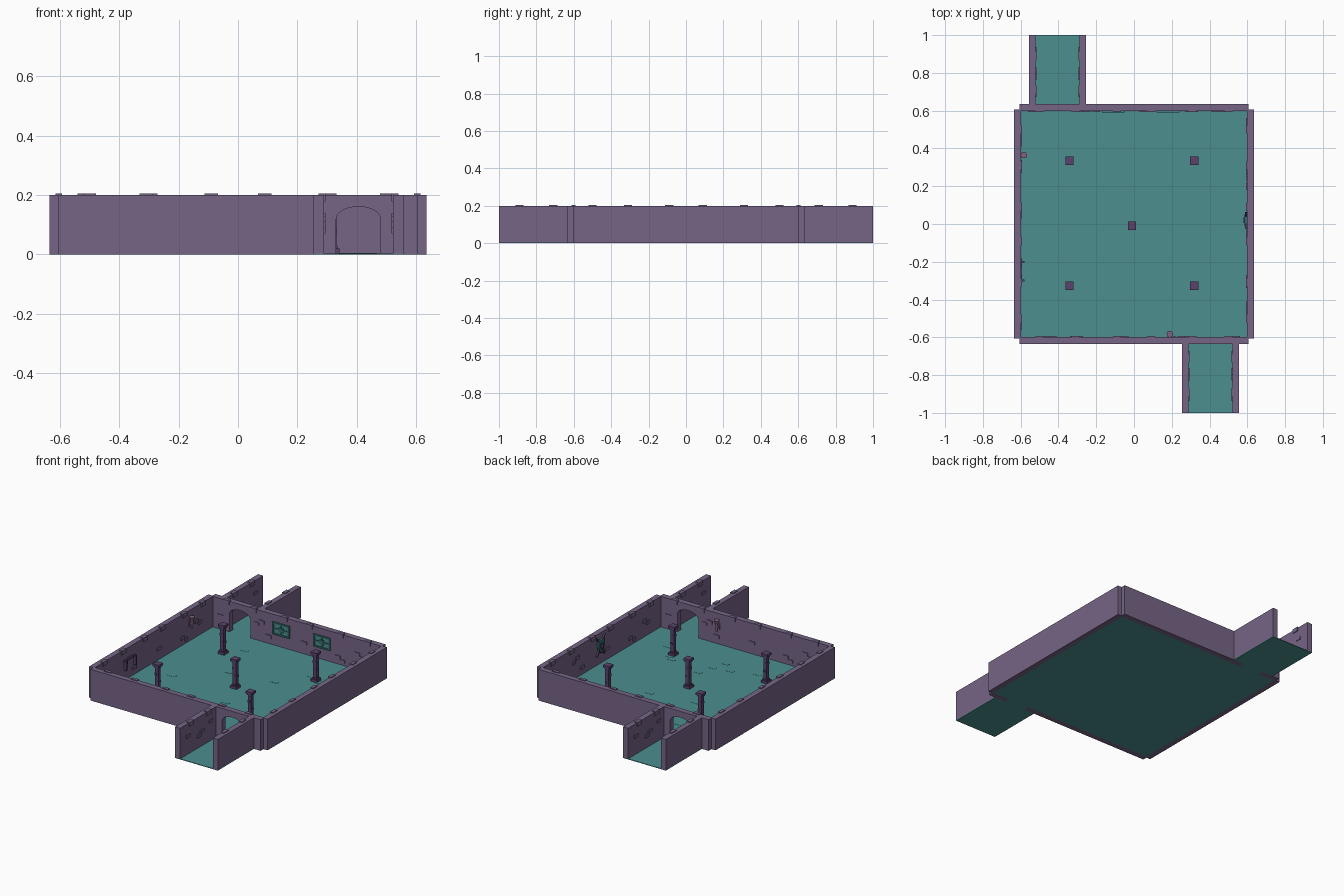
import bpy, bmesh, math, random
from mathutils import Matrix, Vector

if "Cube" in bpy.data.objects:
    bpy.data.objects.remove(bpy.data.objects["Cube"])

random.seed(4)


def material(name, rgb):
    m = bpy.data.materials.new(name)
    m.diffuse_color = (*rgb, 1)
    m.use_nodes = True
    m.node_tree.nodes["Principled BSDF"].inputs["Base Color"].default_value = m.diffuse_color
    return m


STONE = material("purple stone", (0.18, 0.13, 0.24))
DARK = material("dark purple stone", (0.10, 0.055, 0.15))
TEAL = material("teal floor", (0.072, 0.275, 0.275))
DEEP = material("deep teal", (0.035, 0.15, 0.15))
ROSE = material("dusty rose", (0.22, 0.12, 0.22))


def finish(bm, name, mat, turn=0):
    """Turn the part in quarter turns about z and link it."""
    bm.transform(Matrix.Rotation(turn * math.pi / 2, 4, 'Z'))
    bmesh.ops.recalc_face_normals(bm, faces=bm.faces)
    me = bpy.data.meshes.new(name)
    bm.to_mesh(me)
    bm.free()
    me.materials.append(mat)
    ob = bpy.data.objects.new(name, me)
    bpy.context.collection.objects.link(ob)
    return ob


def add_box(bm, x0, x1, y0, y1, z0, z1):
    m = Matrix.Translation(((x0 + x1) / 2, (y0 + y1) / 2, (z0 + z1) / 2)) @ \
        Matrix.Diagonal((x1 - x0, y1 - y0, z1 - z0, 1))
    bmesh.ops.create_cube(bm, size=1, matrix=m)


def boxes(name, mat, items, turn=0):
    bm = bmesh.new()
    for b in items:
        add_box(bm, *b)
    return finish(bm, name, mat, turn)


def prism(name, mat, outline, y0, y1, turn=0):
    """Extrude an x-z outline from y0 to y1."""
    bm = bmesh.new()
    f = bm.faces.new([bm.verts.new((x, y0, z)) for x, z in outline])
    r = bmesh.ops.extrude_face_region(bm, geom=[f])
    verts = [v for v in r['geom'] if isinstance(v, bmesh.types.BMVert)]
    bmesh.ops.translate(bm, vec=(0, y1 - y0, 0), verts=verts)
    return finish(bm, name, mat, turn)


IN, OUT, H = 0.598, 0.634, 0.2
ARCH_X, ARCH_R = -0.405, 0.075

# Room floor, with a few barely raised flagstones
boxes("room_floor", TEAL, [(-IN, IN, -IN, IN, 0, 0.004)])
flags = []
for i in range(16):
    x, y = random.uniform(-0.5, 0.5), random.uniform(-0.5, 0.5)
    flags.append((x, x + 0.05, y, y + 0.025, 0.003, 0.005))
boxes("raised_flagstones", TEAL, flags)

# Four walls; two opposite walls have a low arched doorway
arch = [(ARCH_X + ARCH_R * math.cos(a), 0.118 + 0.043 * math.sin(a))
        for a in [math.pi - i * math.pi / 14 for i in range(15)]]
doorway = [(-0.605, 0), (ARCH_X - ARCH_R, 0)] + arch + \
          [(ARCH_X + ARCH_R, 0), (0.605, 0), (0.605, H), (-0.605, H)]
plain = [(-0.605, 0), (0.605, 0), (0.605, H), (-0.605, H)]

for turn, side in enumerate(("back", "left", "front", "right")):
    has_door = turn % 2 == 0
    prism(side + "_wall", STONE, doorway if has_door else plain, IN, OUT, turn)

    # Coping bricks overlapping the top inner edge
    bricks = [(x - 0.022, x + 0.022, IN - 0.006, IN + 0.015, H - 0.022, H + 0.005)
              for x in (-0.5, -0.31, -0.09, 0.09, 0.31, 0.5)]
    # Stepped pairs and single bricks standing proud of the inner face
    for x, z in ((0.43, 0.105), (0.05, 0.075), (-0.25, 0.13), (-0.2, 0.05),
                 (0.29, 0.05), (-0.54, 0.09)):
        bricks.append((x - 0.02, x + 0.02, IN - 0.005, IN + 0.01, z - 0.01, z + 0.01))
    for x, z in ((0.465, 0.085), (-0.285, 0.11), (0.325, 0.03)):
        bricks.append((x - 0.015, x + 0.015, IN - 0.005, IN + 0.01, z - 0.01, z + 0.01))
    boxes(side + "_wall_bricks", STONE, bricks, turn)

    if not has_door:
        continue

    # Corridor beyond the doorway
    x0, x1, t = -0.557, -0.253, 0.036
    boxes(side + "_corridor_floor", TEAL,
          [(x0, x1, OUT, 1, 0, 0.004),
           (ARCH_X - ARCH_R, ARCH_X + ARCH_R, IN, OUT, 0, 0.004)], turn)
    boxes(side + "_corridor_walls", STONE,
          [(x0, x0 + t, OUT, 1, 0.004, H), (x1 - t, x1, OUT, 1, 0.004, H)], turn)
    bricks = []
    for face, s in ((x0 + t, 1), (x1 - t, -1)):
        a, b = sorted((face - s * 0.018, face + s * 0.005))
        for y in (0.71, 0.89):
            bricks.append((a, b, y - 0.022, y + 0.022, H - 0.022, H + 0.005))
        for y, z in ((0.78, 0.10), (0.81, 0.08), (0.92, 0.12), (0.69, 0.13)):
            bricks.append((a, b, y - 0.018, y + 0.018, z - 0.01, z + 0.01))
    boxes(side + "_corridor_bricks", STONE, bricks, turn)

# Five pillars: stepped foot, slim shaft, stepped capital
for i, (sx, sy) in enumerate(((-1, -1), (1, -1), (0, 0), (-1, 1), (1, 1))):
    cx, cy = -0.011 + 0.33 * sx, 0.004 + 0.331 * sy
    if (sx, sy) == (0, 0):
        cy = -0.01
    levels = ((0.022, 0.002, 0.020), (0.016, 0.020, 0.028), (0.012, 0.028, 0.168),
              (0.016, 0.168, 0.177), (0.022, 0.177, 0.192))
    parts = [(cx - r, cx + r, cy - r, cy + r, a, b) for r, a, b in levels]
    # Loose stones on the shaft
    for z, dx in ((0.07, 0.006), (0.12, -0.006)):
        parts.append((cx + dx - 0.008, cx + dx + 0.008, cy - 0.014, cy + 0.014, z, z + 0.014))
    boxes("pillar_%d" % (i + 1), DARK, parts)

# Two barred panels on the back wall
for n, x in (("left", -0.11), ("right", 0.18)):
    w, z0, z1, b = 0.06, 0.075, 0.155, 0.01
    zc = (z0 + z1) / 2
    boxes(n + "_panel", TEAL, [(x - w, x + w, IN - 0.004, IN + 0.002, z0, z1)])
    boxes(n + "_panel_frame", DEEP, [
        (x - w, x + w, IN - 0.009, IN, z0, z0 + b),
        (x - w, x + w, IN - 0.009, IN, z1 - b, z1),
        (x - w, x - w + b, IN - 0.009, IN, z0, z1),
        (x + w - b, x + w, IN - 0.009, IN, z0, z1),
        (x - 0.004, x + 0.004, IN - 0.008, IN, z0, z1),
        (x - w, x + w, IN - 0.008, IN, zc - 0.004, zc + 0.004),
        (x - 0.016, x + 0.016, IN - 0.009, IN, zc - 0.014, zc + 0.014)])

# Wall torches: flared cup on a stem and bracket
for n, u, turn in (("left", 0.365, 1), ("front", -0.19, 2)):
    bm = bmesh.new()
    for r0, r1, z, h in ((0.006, 0.008, 0.115, 0.05), (0.009, 0.017, 0.15, 0.025)):
        bmesh.ops.create_cone(bm, cap_ends=True, segments=12, radius1=r0, radius2=r1,
                              depth=h, matrix=Matrix.Translation((u, IN - 0.016, z)))
    add_box(bm, u - 0.006, u + 0.006, IN - 0.014, IN, 0.112, 0.124)
    add_box(bm, u - 0.012, u + 0.012, IN - 0.004, IN, 0.098, 0.138)
    finish(bm, n + "_torch", ROSE, turn)

# Shield with crossed blades on the right wall
u, z = -0.02, 0.12
shield = [(-0.03, 0.04), (0.03, 0.04), (0.03, 0), (0.018, -0.028), (0, -0.045),
          (-0.018, -0.028), (-0.03, 0)]
prism("shield", DEEP, [(u + a, z + b) for a, b in shield], IN - 0.014, IN, 3)
prism("shield_boss", DARK, [(u + a * 0.5, z + b * 0.5) for a, b in shield],
      IN - 0.019, IN - 0.013, 3)
for n, s in (("first", 1), ("second", -1)):
    d = Vector((s * 0.55, 0.83)).normalized()
    p = Vector((-d.y, d.x))
    c = Vector((u, z))
    pts = [c - d * 0.07 + p * 0.005, c + d * 0.06 + p * 0.005, c + d * 0.075,
           c + d * 0.06 - p * 0.005, c - d * 0.07 - p * 0.005]
    prism(n + "_blade", DARK, pts, IN - 0.010, IN, 3)

# Small hanging rack on the left wall
boxes("rack", DARK, [(-0.205, -0.195, IN - 0.018, IN, 0.07, 0.13),
                     (-0.305, -0.295, IN - 0.018, IN, 0.07, 0.13),
                     (-0.31, -0.19, IN - 0.006, IN, 0.12, 0.132)], 1)
